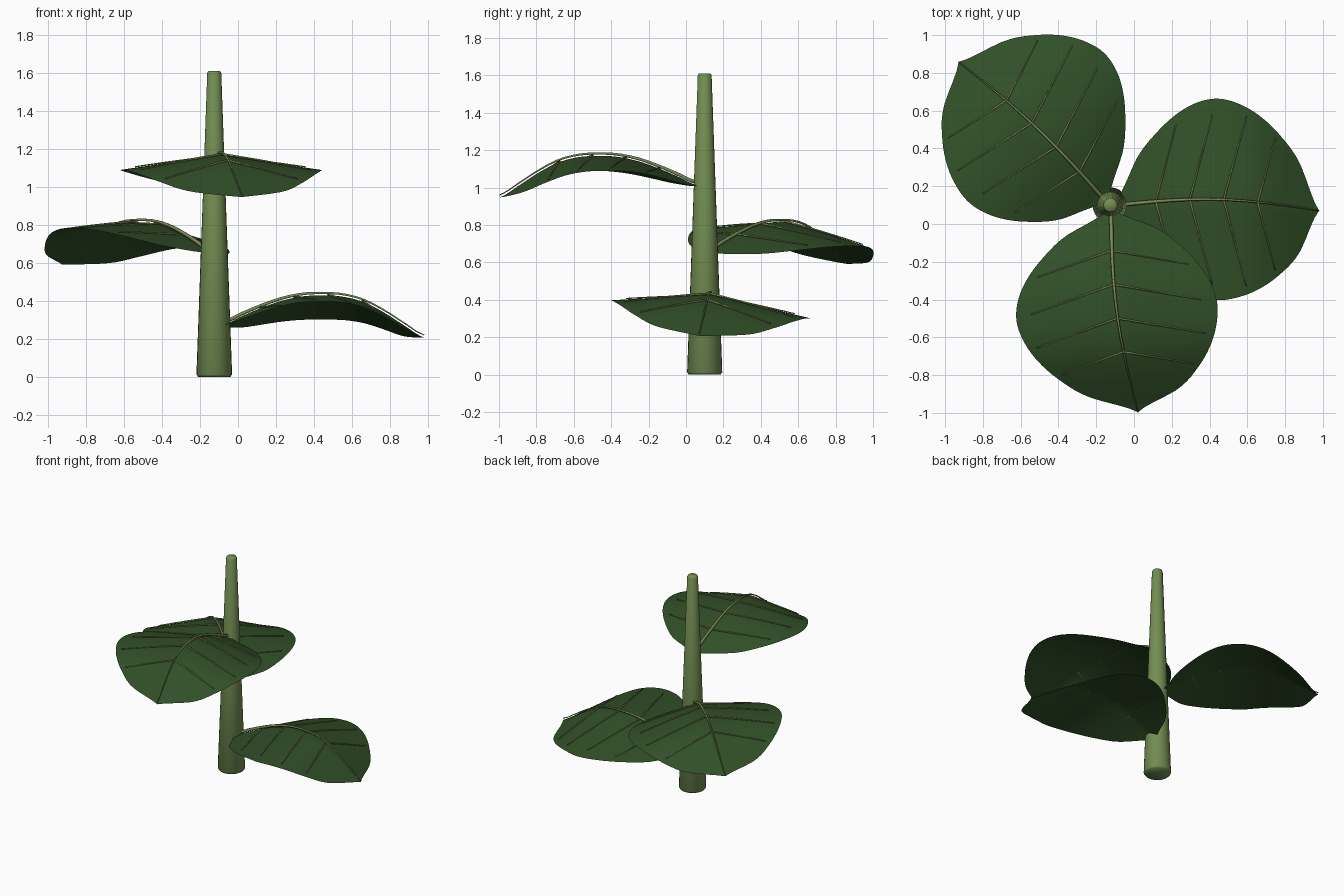
import bpy, bmesh, math
from mathutils import Vector

if "Cube" in bpy.data.objects:
    bpy.data.objects.remove(bpy.data.objects["Cube"])

CX, CY = -0.125, 0.10


def material(name, rgb):
    m = bpy.data.materials.new(name)
    m.diffuse_color = (*rgb, 1)
    m.use_nodes = True
    m.node_tree.nodes["Principled BSDF"].inputs["Base Color"].default_value = m.diffuse_color
    return m


STEM = material("stem green", (0.17, 0.27, 0.085))
LEAF = material("leaf green", (0.030, 0.078, 0.020))
VEIN = material("vein green", (0.19, 0.25, 0.09))


def finish(bm, name, mat):
    bmesh.ops.recalc_face_normals(bm, faces=bm.faces)
    me = bpy.data.meshes.new(name)
    bm.to_mesh(me)
    bm.free()
    me.materials.append(mat)
    for p in me.polygons:
        p.use_smooth = True
    ob = bpy.data.objects.new(name, me)
    bpy.context.collection.objects.link(ob)
    return ob


def curve(pts, t):
    """Smooth (Catmull-Rom) value through evenly spaced samples, t in 0..1."""
    n = len(pts) - 1
    i = min(int(t * n), n - 1)
    f = t * n - i
    a, b, c, d = (pts[max(i - 1, 0)], pts[i], pts[i + 1], pts[min(i + 2, n)])
    return b + 0.5 * f * (c - a + f * (2 * a - 5 * b + 4 * c - d + f * (3 * (b - c) + d - a)))


def tube(bm, path, r0, r1, sides=6):
    rings = []
    n = len(path) - 1
    for i, p in enumerate(path):
        d = (path[min(i + 1, n)] - path[max(i - 1, 0)]).normalized()
        side = d.cross(Vector((0, 0, 1))).normalized()
        up = side.cross(d)
        r = r0 + (r1 - r0) * i / n
        rings.append([bm.verts.new(p + r * (side * math.cos(a) + up * math.sin(a)))
                      for a in (2 * math.pi * k / sides for k in range(sides))])
    for a, b in zip(rings, rings[1:]):
        for k in range(sides):
            j = (k + 1) % sides
            bm.faces.new((a[k], a[j], b[j], b[k]))
    bm.faces.new(rings[0])
    bm.faces.new(rings[-1][::-1])


# stem: tapered, softly rounded ends
bm = bmesh.new()
rings = []
for r, z in ((0.085, 0), (0.094, 0.012), (0.0655, 0.8), (0.037, 1.6), (0.031, 1.61)):
    rings.append([bm.verts.new((CX + r * math.cos(a), CY + r * math.sin(a), z))
                  for a in (2 * math.pi * k / 24 for k in range(24))])
for a, b in zip(rings, rings[1:]):
    for k in range(24):
        j = (k + 1) % 24
        bm.faces.new((a[k], a[j], b[j], b[k]))
bm.faces.new(rings[0][::-1])
bm.faces.new(rings[-1])
finish(bm, "stem", STEM)

# leaf shape along its length: arch height and half width
ARCH = [-0.01, 0.038, 0.083, 0.12, 0.142, 0.147, 0.14, 0.112, 0.058, -0.01, -0.075]
WIDTH = [0.03, 0.235, 0.36, 0.45, 0.505, 0.525, 0.505, 0.455, 0.37, 0.24, 0.0]
S0, S1 = 0.04, 1.105
ROWS, COLS = 44, 8


def build_leaf(name, z0, angle, sway, tip, roll):
    d = Vector((math.cos(angle), math.sin(angle), 0))
    left = Vector((-d.y, d.x, 0))
    base = Vector((CX, CY, z0))

    def at(t, lat, lift=0.0, droop=0.15):
        mid = sway * math.sin(math.pi * t) + tip * t
        h = curve(ARCH, t) - droop * abs(lat) + roll * lat + lift
        return base + d * (S0 + (S1 - S0) * t) + left * (mid + lat) + Vector((0, 0, h))

    # serrated blade: the outermost column zigzags
    bm = bmesh.new()
    grid = []
    for i in range(ROWS + 1):
        t = i / ROWS
        w = max(curve(WIDTH, t), 0.0)
        row = []
        for j in range(-COLS, COLS + 1):
            lat = w * j / COLS
            if abs(j) == COLS and 0 < i < ROWS:
                lat += math.copysign(0.014 if i % 2 else -0.014, j) * (1.1 - t)
            row.append(bm.verts.new(at(t, lat, -0.013)))
        grid.append(row)
    for a, b in zip(grid, grid[1:]):
        for j in range(2 * COLS):
            bm.faces.new((a[j], a[j + 1], b[j + 1], b[j]))
    bmesh.ops.remove_doubles(bm, verts=bm.verts, dist=0.0005)
    blade = finish(bm, name + "_blade", LEAF)
    if blade.data.polygons[len(blade.data.polygons) // 2].normal.z < 0:
        blade.data.flip_normals()

    # midrib and paired side veins
    bm = bmesh.new()
    tube(bm, [at(i / 24, 0) for i in range(25)], 0.011, 0.003)
    for s in (0.24, 0.42, 0.6, 0.78):
        t0 = (s - S0) / (S1 - S0)
        for side in (1, -1):
            path = []
            for k in range(11):
                lat = 0.5 * k / 10
                t = t0 + 0.25 * lat
                if lat > 0.92 * curve(WIDTH, t):
                    break
                path.append(at(t, side * lat, -0.008))
            tube(bm, path, 0.006, 0.003, 5)
    finish(bm, name + "_veins", VEIN)


# three leaves spiralling up the stem by the golden angle
GOLDEN = math.radians(137.5)
build_leaf("lower_leaf", 0.295, 0, 0.045, -0.03, -0.09)
build_leaf("middle_leaf", 0.68, GOLDEN, -0.03, -0.016, 0.09)
build_leaf("upper_leaf", 1.035, 2 * GOLDEN, -0.04, 0.05, 0.0)
